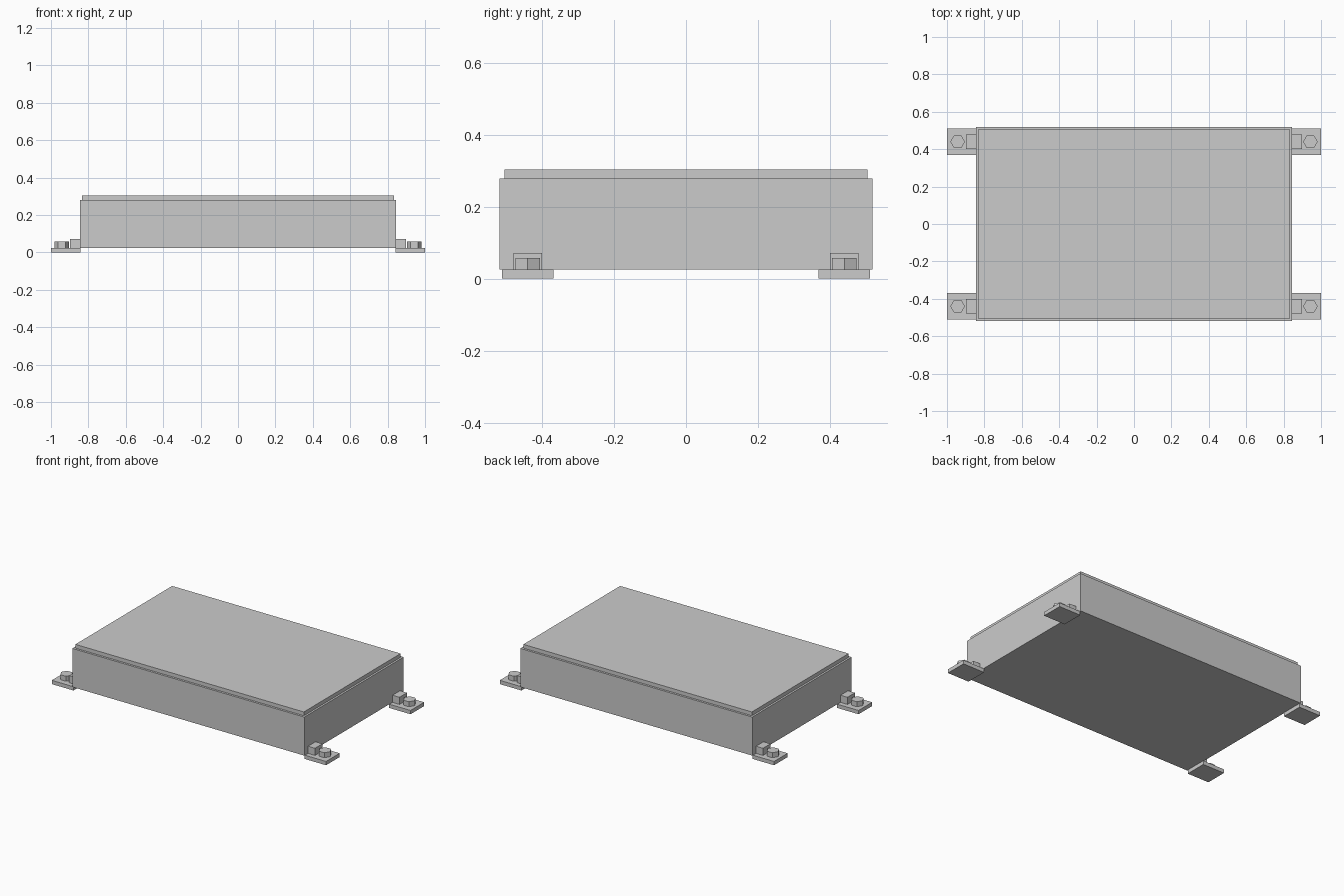
import bpy

if "Cube" in bpy.data.objects:
    bpy.data.objects.remove(bpy.data.objects["Cube"])


def box(name, x, y, z):
    """Box from (min, max) ranges on each axis."""
    bpy.ops.mesh.primitive_cube_add(
        size=1, location=[(a + b) / 2 for a, b in (x, y, z)])
    ob = bpy.context.object
    ob.name = name
    ob.scale = [b - a for a, b in (x, y, z)]
    bpy.ops.object.transform_apply(location=False, rotation=False, scale=True)
    return ob


def span(centre, half):
    return (centre - half, centre + half)


# Main housing and inset lid
box("housing", (-0.846, 0.846), (-0.518, 0.518), (0.025, 0.279))
box("lid", (-0.833, 0.833), (-0.504, 0.504), (0.279, 0.304))

# Four mounting feet: plate, lug against the housing, hex bolt head
for sx, side in ((-1, "left"), (1, "right")):
    for sy, end in ((-1, "front"), (1, "back")):
        tag = f"{end}_{side}"
        y = sy * 0.44
        box(f"foot_plate_{tag}", sorted((sx * 0.842, sx * 1.0)),
            span(y, 0.071), (0.0, 0.025))
        box(f"foot_lug_{tag}", sorted((sx * 0.846, sx * 0.897)),
            span(y, 0.039), (0.025, 0.072))
        bpy.ops.mesh.primitive_cylinder_add(
            vertices=6, radius=0.039, depth=0.033,
            location=(sx * 0.943, y, 0.0415), rotation=(0, 0, 0.5235988))
        bpy.context.object.name = f"bolt_head_{tag}"
